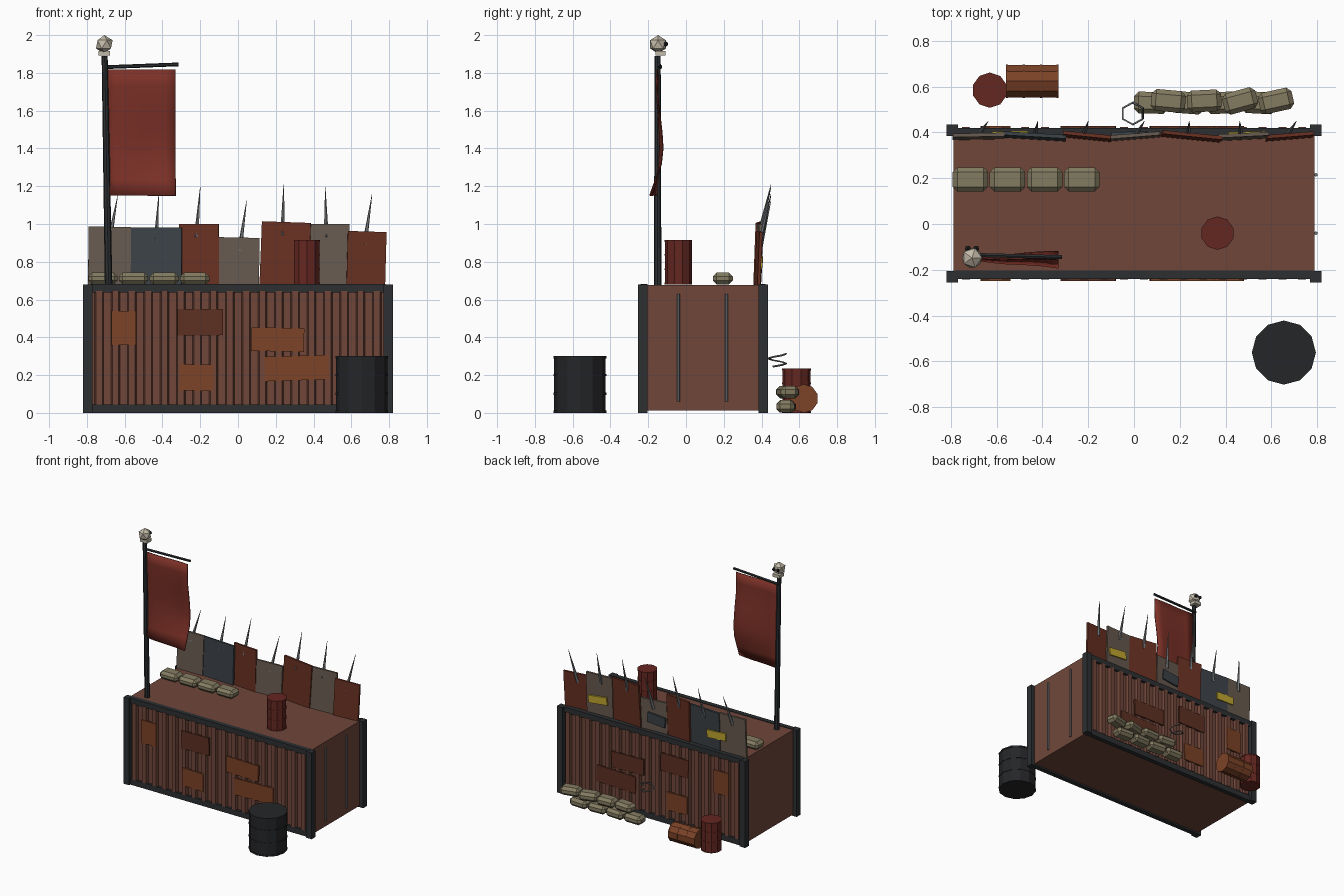
import bpy, bmesh, math, random
from mathutils import Vector, Matrix, Euler

if "Cube" in bpy.data.objects:
    bpy.data.objects.remove(bpy.data.objects["Cube"])

random.seed(4)
MATS = {}
COL = dict(rust=(.16, .062, .042), frame=(.025, .028, .031), orange=(.2, .055, .02), dark_rust=(.11, .03, .016),
           red_rust=(.14, .03, .016), tan=(.14, .105, .08), slate=(.045, .055, .065), steel=(.16, .17, .18),
           yellow=(.55, .4, .03), bag=(.23, .2, .12), black=(.018, .019, .021), red=(.13, .02, .015),
           flag=(.2, .03, .02), bone=(.55, .5, .4))


def mat(name):
    if name not in MATS:
        MATS[name] = bpy.data.materials.new(name)
        MATS[name].diffuse_color = (*COL[name], 1)
    return MATS[name]


def finish(name, bm, color):
    me = bpy.data.meshes.new(name)
    bmesh.ops.recalc_face_normals(bm, faces=bm.faces)
    bm.to_mesh(me)
    bm.free()
    ob = bpy.data.objects.new(name, me)
    bpy.context.collection.objects.link(ob)
    me.materials.append(mat(color))
    return ob


def add_box(bm, c, s, rot=(0, 0, 0)):
    m = Matrix.LocRotScale(Vector(c), Euler(rot), Vector(s))
    return bmesh.ops.create_cube(bm, size=1, matrix=m)['verts']


def box(name, c, s, color, rot=(0, 0, 0)):
    bm = bmesh.new()
    add_box(bm, c, s, rot)
    return finish(name, bm, color)


def rod(name, a, b, r1, r2, color, sides=6):
    a, b = Vector(a), Vector(b)
    d = b - a
    m = Matrix.Translation((a + b) / 2) @ d.to_track_quat('Z', 'Y').to_matrix().to_4x4()
    bm = bmesh.new()
    bmesh.ops.create_cone(bm, cap_ends=True, segments=sides, radius1=r1, radius2=r2, depth=d.length, matrix=m)
    return finish(name, bm, color)


def barrel(name, a, b, r, color, sides):
    a, b = Vector(a), Vector(b)
    rod(name, a, b, r * .975, r * .975, color, sides)
    for i, t in enumerate((.02, .34, .67, .98)):
        p, h = a.lerp(b, t), (b - a) * .02
        rod(f"{name}_hoop_{i}", p - h, p + h, r, r, color, sides)


def sandbag(name, c, yaw=0, size=(.155, .105, .062)):
    bm = bmesh.new()
    add_box(bm, (0, 0, 0), size)
    bmesh.ops.bevel(bm, geom=bm.edges[:], offset=.02, segments=1, affect='EDGES')
    bm.transform(Matrix.Translation(c) @ Matrix.Rotation(yaw, 4, 'Z'))
    finish(name, bm, 'bag')


# Container: core, corrugation ribs, corner posts and long rails
YC = .09
box('container_body', (0, YC, .345), (1.58, .62, .665), 'rust')
bm = bmesh.new()
for side in (-1, 1):
    for i in range(18):
        x = -.735 + i * 1.47 / 17
        vs = add_box(bm, (x, YC + side * .318, .345), (.052, .03, .6))
        for v in vs:
            if (v.co.y - YC) * side > .32:
                v.co.x = x + (v.co.x - x) * .65
finish('corrugation_ribs', bm, 'rust')
bm = bmesh.new()
for side in (-1, 1):
    for x in (-.795, .795):
        add_box(bm, (x, YC + side * .32, .34), (.05, .05, .68))
    for z in (.022, .66):
        add_box(bm, (0, YC + side * .312, z), (1.56, .036, .044))
finish('container_frame', bm, 'frame')
for y in (-.04, .215):
    rod('door_bar', (.795, y, .06), (.795, y, .63), .008, .008, 'steel')

# Welded patches, repeated on front and back
for x, z, w, h, r, c in ((-.605, .45, .13, .18, .01, 'orange'), (-.2, .48, .24, .14, -.01, 'dark_rust'),
                         (-.22, .187, .18, .14, .02, 'orange'), (.21, .388, .28, .125, .02, 'orange'),
                         (.31, .237, .34, .13, -.03, 'orange')):
    for side in (-1, 1):
        col = 'dark_rust' if side > 0 and x > 0 else c
        box('wall_patch', (x, YC + side * .332, z), (w, .014, h), col, (0, r, 0))

# Barricade: plates with spikes behind them
PLATES = ((-.68, .225, .985, .01, .02, 'tan'), (-.435, .275, .98, 0, -.06, 'slate'),
          (-.205, .21, 1.0, -.01, -.1, 'red_rust'), (.005, .215, .928, .02, .08, 'tan'),
          (.25, .26, 1.01, .035, -.1, 'red_rust'), (.48, .22, 1.0, 0, .05, 'tan'),
          (.68, .205, .96, .03, .08, 'red_rust'))
TIPS = ((-.68, -.637, 1.15), (-.433, -.42, 1.155), (-.22, -.2, 1.195), (.008, .046, 1.125),
        (.236, .242, 1.21), (.467, .462, 1.195), (.67, .71, 1.16))
for i, ((x, w, top, roll, yaw, c), (bx, tx, tz)) in enumerate(zip(PLATES, TIPS)):
    h = top - .67
    box(f'barricade_plate_{i}', (x, .383, .67 + h / 2), (w, .016, h), c, (-.04, roll, yaw))
    rod(f'spike_{i}', (bx, .388, top - .07), (tx, .45, tz), .014, .001, 'steel', 5)
for x, y, z, w, h, r, c in ((-.545, .398, .8, .16, .06, .05, 'yellow'), (.49, .396, .8, .16, .06, .1, 'yellow'),
                            (-.02, .396, .78, .15, .08, -.1, 'slate')):
    box('plate_marking', (x, y, z), (w, .012, h), c, (-.04, r, .03))

# Sandbags: roof row and ground stack
for i in range(4):
    sandbag(f'roof_sandbag_{i}', (-.715 + i * .162, .195, .711))
for row, x0, z in ((0, .075, .034), (1, .15, .11)):
    for i in range(4):
        yaw = random.uniform(-.12, .3)
        sandbag(f'ground_sandbag_{row}_{i}', (x0 + i * .157, .53 + row * .008, z), yaw, (.15, .095, .066))

# Barrels
barrel('black_barrel', (.655, -.562, 0), (.655, -.562, .3), .14, 'black', 12)
barrel('roof_barrel', (.365, -.04, .68), (.365, -.04, .915), .073, 'red', 10)
barrel('standing_barrel', (-.63, .585, 0), (-.63, .585, .235), .077, 'red', 10)
barrel('fallen_barrel', (-.56, .624, .076), (-.33, .624, .076), .076, 'orange', 10)

# Wire coil on the back wall
cu = bpy.data.curves.new('wire_coil', 'CURVE')
cu.dimensions = '3D'
cu.bevel_depth = .005
cu.bevel_resolution = 0
sp = cu.splines.new('POLY')
sp.points.add(8)
for i, p in enumerate(sp.points):
    a = math.radians(60 * i - 30)
    p.co = (-.005 + .05 * math.cos(a), .483 + .048 * math.sin(a), .245 + i * .0085, 1)
cu.materials.append(mat('steel'))
bpy.context.collection.objects.link(bpy.data.objects.new('wire_coil', cu))

# Flag pole, crossbar and banner
rod('flag_pole', (-.685, -.15, .67), (-.706, -.15, 1.89), .02, .016, 'frame', 8)
rod('flag_crossbar', (-.71, -.135, 1.83), (-.315, -.145, 1.845), .01, .01, 'frame')
wave = (-.01, -.012, -.008, .005, .016, .022, .012, -.018, -.048)
bm = bmesh.new()
grid = [[bm.verts.new((-.69 + .36 * u / 6, -.148 + w * (.25 + .75 * u / 6) - .004 * math.sin(u), 1.818 - .667 * v / 8))
         for u in range(7)] for v, w in enumerate(wave)]
for a, b in zip(grid, grid[1:]):
    for u in range(6):
        bm.faces.new((a[u], a[u + 1], b[u + 1], b[u]))
flag = finish('flag_cloth', bm, 'flag')
flag.modifiers.new('thickness', 'SOLIDIFY').thickness = .006
for p in flag.data.polygons:
    p.use_smooth = True

# Skull finial facing the back
bm = bmesh.new()
bmesh.ops.create_icosphere(bm, subdivisions=1, radius=.049, matrix=Matrix.Translation((-.708, -.148, 1.951)))
finish('skull_finial', bm, 'bone')
box('skull_jaw', (-.708, -.135, 1.903), (.062, .055, .024), 'bone')
for s in (-1, 1):
    bm = bmesh.new()
    bmesh.ops.create_icosphere(bm, subdivisions=1, radius=.014,
                               matrix=Matrix.Translation((-.708 + s * .018, -.107, 1.953)))
    finish('skull_eye', bm, 'black')

for m in bpy.data.materials:
    if m.users and not m.is_grease_pencil:
        m.use_nodes = True
        m.node_tree.nodes["Principled BSDF"].inputs["Base Color"].default_value = m.diffuse_color
